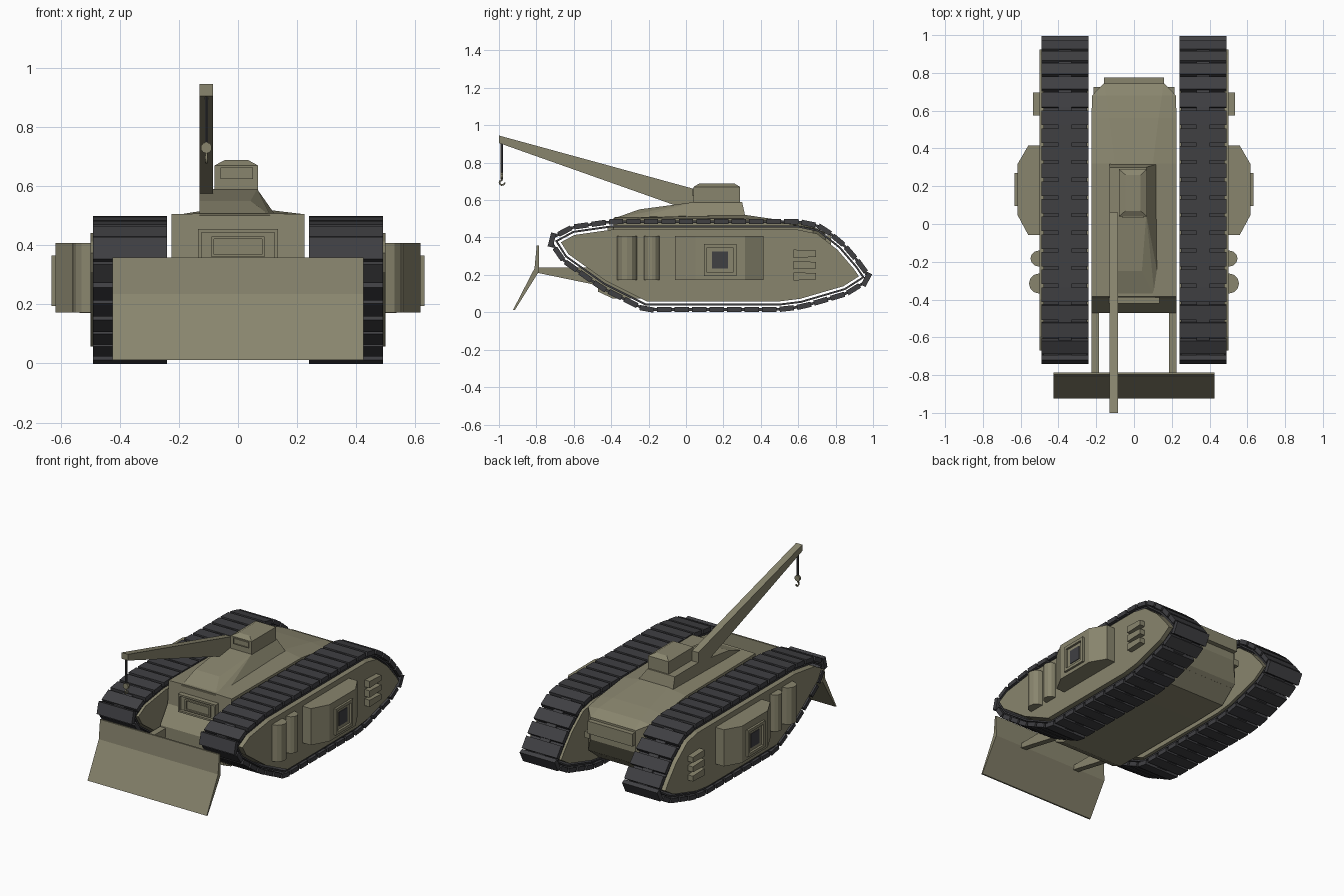
import bpy, bmesh, math
from mathutils import Vector, Matrix

if "Cube" in bpy.data.objects:
    bpy.data.objects.remove(bpy.data.objects["Cube"])

def material(name, rgb):
    m = bpy.data.materials.new(name)
    m.diffuse_color = (*rgb, 1)
    m.use_nodes = True
    m.node_tree.nodes["Principled BSDF"].inputs["Base Color"].default_value = m.diffuse_color
    return m

OLIVE = material("olive_paint", (0.25, 0.235, 0.155))
DARK = material("dark_steel", (0.05, 0.05, 0.055))

def finish(name, bm, mat=OLIVE, mirror=False):
    bmesh.ops.recalc_face_normals(bm, faces=bm.faces)
    me = bpy.data.meshes.new(name)
    bm.to_mesh(me)
    bm.free()
    ob = bpy.data.objects.new(name, me)
    me.materials.append(mat)
    bpy.context.collection.objects.link(ob)
    if mirror:
        ob.modifiers.new("mirror", 'MIRROR')
    return ob

def prism(name, pts, x0, x1, **kw):
    """Extrude a (y, z) profile along x."""
    bm = bmesh.new()
    f = bm.faces.new([bm.verts.new((x0, y, z)) for y, z in pts])
    r = bmesh.ops.extrude_face_region(bm, geom=[f])
    bmesh.ops.translate(bm, vec=(x1 - x0, 0, 0),
                        verts=[v for v in r["geom"] if isinstance(v, bmesh.types.BMVert)])
    return finish(name, bm, **kw)

def hull(name, pts, recess=None, **kw):
    """Convex solid; recess = (normal, inset, depth) sinks the face looking that way."""
    bm = bmesh.new()
    for p in pts:
        bm.verts.new(p)
    bmesh.ops.convex_hull(bm, input=bm.verts[:])
    bmesh.ops.dissolve_limit(bm, angle_limit=0.01, verts=bm.verts[:], edges=bm.edges[:])
    bmesh.ops.recalc_face_normals(bm, faces=bm.faces)
    if recess:
        n = Vector(recess[0])
        f = max(bm.faces, key=lambda f: f.normal.dot(n))
        bmesh.ops.inset_region(bm, faces=[f], thickness=recess[1])
        r = bmesh.ops.extrude_face_region(bm, geom=[f])
        bmesh.ops.translate(bm, vec=-n * recess[2],
                            verts=[v for v in r["geom"] if isinstance(v, bmesh.types.BMVert)])
        if f.is_valid:
            bmesh.ops.delete(bm, geom=[f], context='FACES_ONLY')
    return finish(name, bm, **kw)

def box(name, x, y, z, **kw):
    return hull(name, [(a, b, c) for a in x for b in y for c in z], **kw)

# Track path (y, z), clockwise seen from the right
PATH = [(-.73, .39), (-.61, .455), (-.40, .485), (.60, .485), (.72, .46), (.84, .365),
        (.93, .26), (.985, .18), (.86, .10), (.62, .03), (.50, .015), (-.22, .015),
        (-.45, .13), (-.66, .28)]

def inset(d):
    out, n = [], len(PATH)
    for i in range(n):
        a, b, c = (Vector(PATH[k % n]) for k in (i - 1, i, i + 1))
        e, f = (b - a).normalized(), (c - b).normalized()
        n1, n2 = Vector((e.y, -e.x)), Vector((f.y, -f.x))
        out.append(tuple(b + d * (n1 + n2) / (1 + n1.dot(n2))))
    return out

def along(s):
    n = len(PATH)
    s %= LENGTH
    for i in range(n):
        a, b = Vector(PATH[i]), Vector(PATH[(i + 1) % n])
        l = (b - a).length
        if s <= l:
            return a.lerp(b, s / l)
        s -= l
    return Vector(PATH[0])

LENGTH = sum((Vector(PATH[i]) - Vector(PATH[i - 1])).length for i in range(len(PATH)))

# Track plates with narrow connectors
COUNT = 40
pitch = LENGTH / COUNT
plates, joints = bmesh.new(), bmesh.new()
for i in range(COUNT):
    for bm, s, size in ((plates, i * pitch, (.25, pitch * .82, .028)),
                        (joints, (i + .5) * pitch, (.07, pitch * .5, .014))):
        a, b = along(s - pitch / 2), along(s + pitch / 2)
        d, mid = b - a, along(s) * .6 + (a + b) * .2
        m = (Matrix.Translation((.365, mid.x, mid.y)) @ Matrix.Rotation(math.atan2(d.y, d.x), 4, 'X')
             @ Matrix.Diagonal((*size, 1)))
        bmesh.ops.create_cube(bm, size=1, matrix=m)
finish("track_plates", plates, DARK, True)
finish("track_joints", joints, DARK, True)

# Thin belt just inside the plates
bm = bmesh.new()
loops = [[bm.verts.new((x, y, z)) for y, z in inset(d)]
         for x, d in ((.25, .021), (.48, .021), (.48, .031), (.25, .031))]
for k in range(4):
    A, B = loops[k], loops[(k + 1) % 4]
    for i in range(len(PATH)):
        j = (i + 1) % len(PATH)
        bm.faces.new((A[i], A[j], B[j], B[i]))
finish("track_belt", bm, DARK, True)

# Side hulls inside the tracks
prism("side_hull", inset(.043), .242, .5, mirror=True)

# Central body lofted along y: y, half width, bottom, side top, crown half width, crown top
STATIONS = [(-.47, .225, .11, .25, .10, .25), (-.395, .225, .075, .36, .10, .36),
            (-.385, .225, .075, .505, .10, .508), (.32, .225, .07, .50, .10, .52),
            (.56, .225, .075, .47, .13, .485), (.68, .222, .17, .45, .148, .46),
            (.745, .16, .28, .42, .155, .423)]
bm = bmesh.new()
rings = [[bm.verts.new((x, y, z)) for x, z in
          ((-w, b), (w, b), (w, s), (c, t), (-c, t), (-w, s))] for y, w, b, s, c, t in STATIONS]
for A, B in zip(rings, rings[1:]):
    for i in range(6):
        bm.faces.new((A[i], A[(i + 1) % 6], B[(i + 1) % 6], B[i]))
bm.faces.new(rings[0])
bm.faces.new(rings[-1])
finish("body", bm)

# Rear plate and ribs
box("rear_plate", (-.16, .16), (.70, .775), (.33, .41))
for i in range(3):
    y, z = .725 - .035 * i, .29 - .06 * i
    box("rear_rib", (-.215, .215), (y - .09, y), (z - .02, z + .02))

# Front visor
box("front_visor", (-.135, .135), (-.42, -.38), (.34, .455), recess=((0, -1, 0), .016, .018))
box("visor_block", (-.09, .09), (-.415, -.38), (.36, .43), recess=((0, -1, 0), .012, .01))

# Sloping roof deck, turret and its window
hull("roof_deck", [(-.13, .32, .50), (.128, .32, .50), (.128, -.28, .50), (-.13, -.39, .50),
                   (.11, -.39, .50), (-.13, .30, .59), (.065, .30, .59), (-.13, .05, .59),
                   (.065, .05, .59), (-.13, -.25, .55), (.042, -.25, .55)])
box("turret", (-.08, .068), (.04, .29), (.585, .67))
hull("turret_roof", [(x, y, .67) for x in (-.08, .068) for y in (.04, .29)] +
     [(x, y, .688) for x in (-.045, .035) for y in (.07, .26)])
box("turret_window", (-.06, .05), (.033, .05), (.625, .663), recess=((0, -1, 0), .006, .005))

# Crane boom, cable, pulley and hook
prism("crane_boom", [(.06, .655), (.06, .53), (-1, .905), (-1, .945)], -.13, -.085)
bm = bmesh.new()
bmesh.ops.create_cone(bm, cap_ends=True, segments=6, radius1=.006, radius2=.006, depth=.18,
                      matrix=Matrix.Translation((-.107, -.985, .83)))
finish("crane_cable", bm, DARK)
bm = bmesh.new()
bmesh.ops.create_cone(bm, cap_ends=True, segments=10, radius1=.019, radius2=.019, depth=.014,
                      matrix=Matrix.Translation((-.107, -.985, .73)) @ Matrix.Rotation(math.pi / 2, 4, 'X'))
finish("crane_pulley", bm)
cu = bpy.data.curves.new("crane_hook", 'CURVE')
cu.dimensions = '3D'
cu.bevel_depth, cu.bevel_resolution = .005, 1
cu.use_fill_caps = True
cu.materials.append(OLIVE)
pts = [(-.985, .72), (-.985, .705)] + [(-.983 + .014 * math.cos(a), .694 + .014 * math.sin(a))
       for a in [math.radians(150 + 35 * k) for k in range(7)]]
sp = cu.splines.new('POLY')
sp.points.add(len(pts) - 1)
for p, (y, z) in zip(sp.points, pts):
    p.co = (-.107, y, z, 1)
bpy.context.collection.objects.link(bpy.data.objects.new("crane_hook", cu))

# Side sponsons with recessed window frames
hull("sponson", [(x, y, z) for z in (.172, .408) for x, y in
     ((.49, -.058), (.56, -.058), (.618, .05), (.618, .315), (.56, .415), (.49, .415))], mirror=True)
box("sponson_window", (.60, .632), (.095, .27), (.195, .365), recess=((1, 0, 0), .026, .028), mirror=True)
box("sponson_window_pane", (.60, .622), (.14, .225), (.235, .325), mat=DARK, mirror=True)

# Upright rounded tanks on the sides
for name, y, r, out in (("large_tank", -.315, .053, .556), ("small_tank", -.183, .042, .548)):
    arc = [(out - r + r * math.cos(a), y + r * math.sin(a))
           for a in [math.radians(-90 + 30 * k) for k in range(7)]]
    arc = [(.49, y - r)] + arc + [(.49, y + r)]
    hull(name, [(a, b, z) for a, b in arc for z in (.172, .408)], mirror=True)

# Side vents
for z in (.313, .252, .192):
    hull("side_vent", [(x, y, z + s * h) for x in (.49, .536) for s in (-1, 1)
                       for y, h in ((.575, .022), (.695, .017))], mirror=True)

# Bulldozer blade and arms
prism("dozer_blade", [(-.787, .358), (-.785, .22), (-.915, .012), (-.925, .012),
                      (-.81, .235), (-.798, .358)], -.425, .425)
prism("blade_arm", [(-.79, .24), (-.79, .21), (-.5, .15), (-.42, .09), (-.42, .24)],
      .186, .226, mirror=True)
